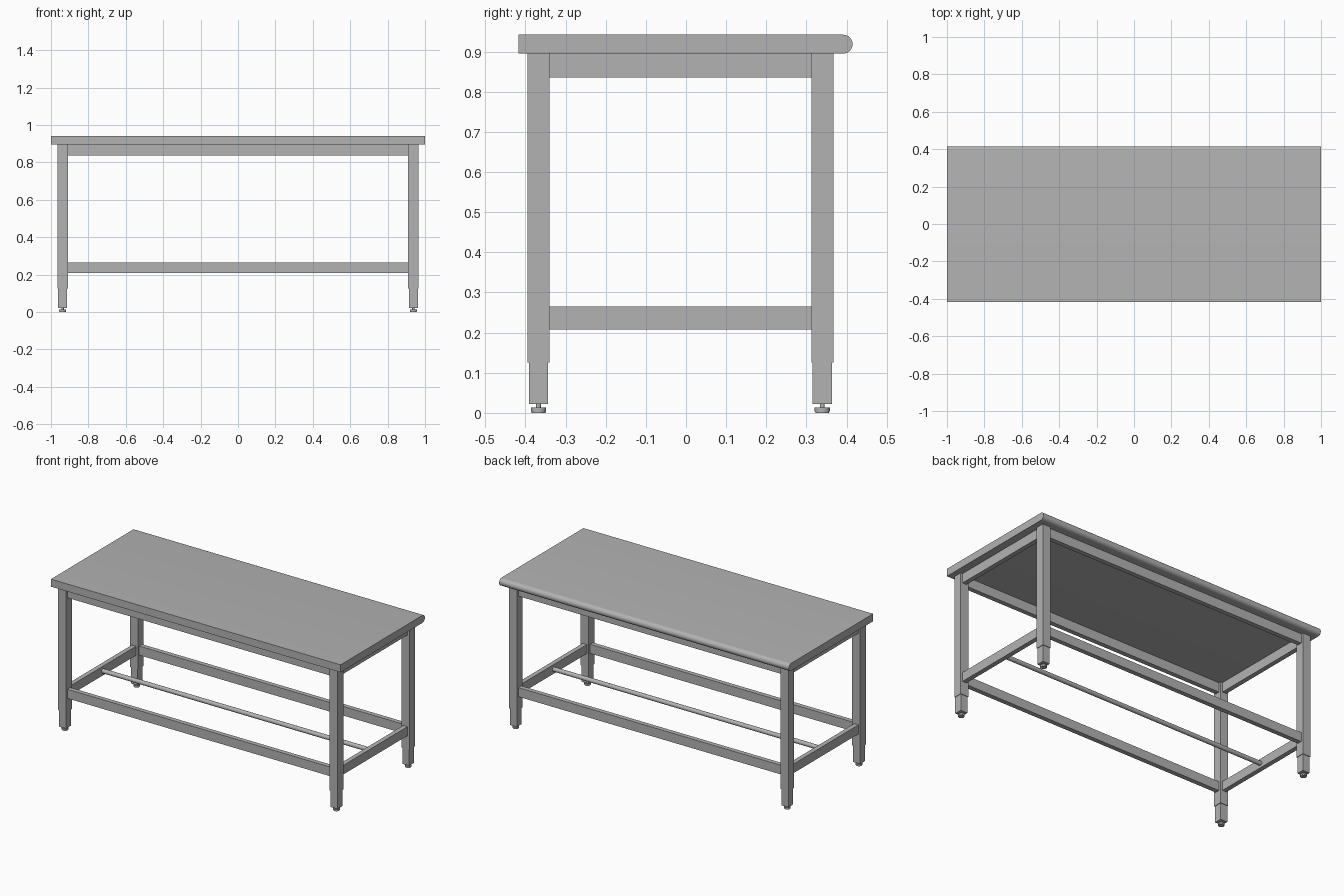
import bpy, bmesh, math
from mathutils import Vector

cube = bpy.data.objects.get("Cube")
if cube:
    bpy.data.objects.remove(cube, do_unlink=True)

steel = bpy.data.materials.new("brushed grey steel")
steel.use_nodes = True
GREY = (0.45, 0.45, 0.45, 1)
steel.diffuse_color = GREY
steel.node_tree.nodes["Principled BSDF"].inputs["Base Color"].default_value = GREY


def finish(name, bm, smooth=False):
    bmesh.ops.recalc_face_normals(bm, faces=bm.faces)
    mesh = bpy.data.meshes.new(name)
    bm.to_mesh(mesh)
    bm.free()
    mesh.materials.append(steel)
    obj = bpy.data.objects.new(name, mesh)
    bpy.context.collection.objects.link(obj)
    if smooth:
        bpy.ops.object.select_all(action="DESELECT")
        obj.select_set(True)
        bpy.context.view_layer.objects.active = obj
        bpy.ops.object.shade_smooth_by_angle(angle=math.radians(35))
    return obj


def box(name, lo, hi):
    bm = bmesh.new()
    bmesh.ops.create_cube(bm, size=1)
    lo, hi = Vector(lo), Vector(hi)
    for v in bm.verts:
        v.co = (lo + hi) / 2 + v.co * (hi - lo)
    return finish(name, bm)


def rod(name, start, end, radius, sides=24):
    start, end = Vector(start), Vector(end)
    bm = bmesh.new()
    bmesh.ops.create_cone(bm, cap_ends=True, segments=sides, radius1=radius,
                          radius2=radius, depth=(end - start).length)
    turn = (end - start).to_track_quat("Z", "Y")
    for v in bm.verts:
        v.co = (start + end) / 2 + turn @ v.co
    return finish(name, bm, True)


# Worktop: square front edge, half-round back edge
TOP_LOW, TOP_HIGH = 0.895, 0.942
r = (TOP_HIGH - TOP_LOW) / 2
profile = [(-0.417, TOP_HIGH), (-0.417, TOP_LOW)]
for i in range(17):
    a = -math.pi / 2 + math.pi * i / 16
    profile.append((0.415 - r + r * math.cos(a), TOP_LOW + r + r * math.sin(a)))
bm = bmesh.new()
face = bm.faces.new([bm.verts.new((-1, y, z)) for y, z in profile])
ext = bmesh.ops.extrude_face_region(bm, geom=[face])
for v in ext["geom"]:
    if isinstance(v, bmesh.types.BMVert):
        v.co.x = 1
finish("worktop", bm, True)

# Legs with adjustment holes, telescopic lower legs and levelling feet
LEG_X, HALF, SLIM = 0.9375, 0.0275, 0.024
LEG_Y = {"front": -0.3675, "back": 0.3395}
for side, sx in (("left", 1), ("right", -1)):
    for end, y in LEG_Y.items():
        x = sx * LEG_X
        tag = f"{end}_{side}"
        leg = box(f"{tag}_leg", (x - HALF, y - HALF, 0.125), (x + HALF, y + HALF, TOP_LOW))
        for z in (0.305, 0.36):
            drill = rod(f"{tag}_hole_cutter", (x - 0.1, y, z), (x + 0.1, y, z), 0.005, 16)
            drill.hide_render = True
            drill.hide_viewport = True
            drill.display_type = "WIRE"
            cut = leg.modifiers.new("hole", "BOOLEAN")
            cut.operation = "DIFFERENCE"
            cut.solver = "EXACT"
            cut.object = drill
        box(f"{tag}_lower_leg", (x - SLIM, y - SLIM, 0.022), (x + SLIM, y + SLIM, 0.13))
        rod(f"{tag}_foot_stem", (x, y, 0.01), (x, y, 0.03), 0.006, 12)
        rod(f"{tag}_foot_pad", (x, y, 0.003), (x, y, 0.013), 0.019)
        rod(f"{tag}_foot_base", (x, y, 0), (x, y, 0.004), 0.017)

# Upper and lower rail frames between the legs
THIN = 0.0145
inner_x = LEG_X - HALF
for level, low, high in (("upper", 0.836, TOP_LOW), ("lower", 0.208, 0.265)):
    for end, y in LEG_Y.items():
        box(f"{level}_{end}_rail", (-inner_x, y - THIN, low), (inner_x, y + THIN, high))
    for side, sx in (("left", 1), ("right", -1)):
        x = sx * LEG_X
        box(f"{level}_{side}_rail", (x - THIN, LEG_Y["front"] + HALF, low),
            (x + THIN, LEG_Y["back"] - HALF, high))

# Round stretcher bar joining the lower side rails
rod("stretcher_bar", (-LEG_X + THIN, -0.014, 0.236), (LEG_X - THIN, -0.014, 0.236), 0.0135)
